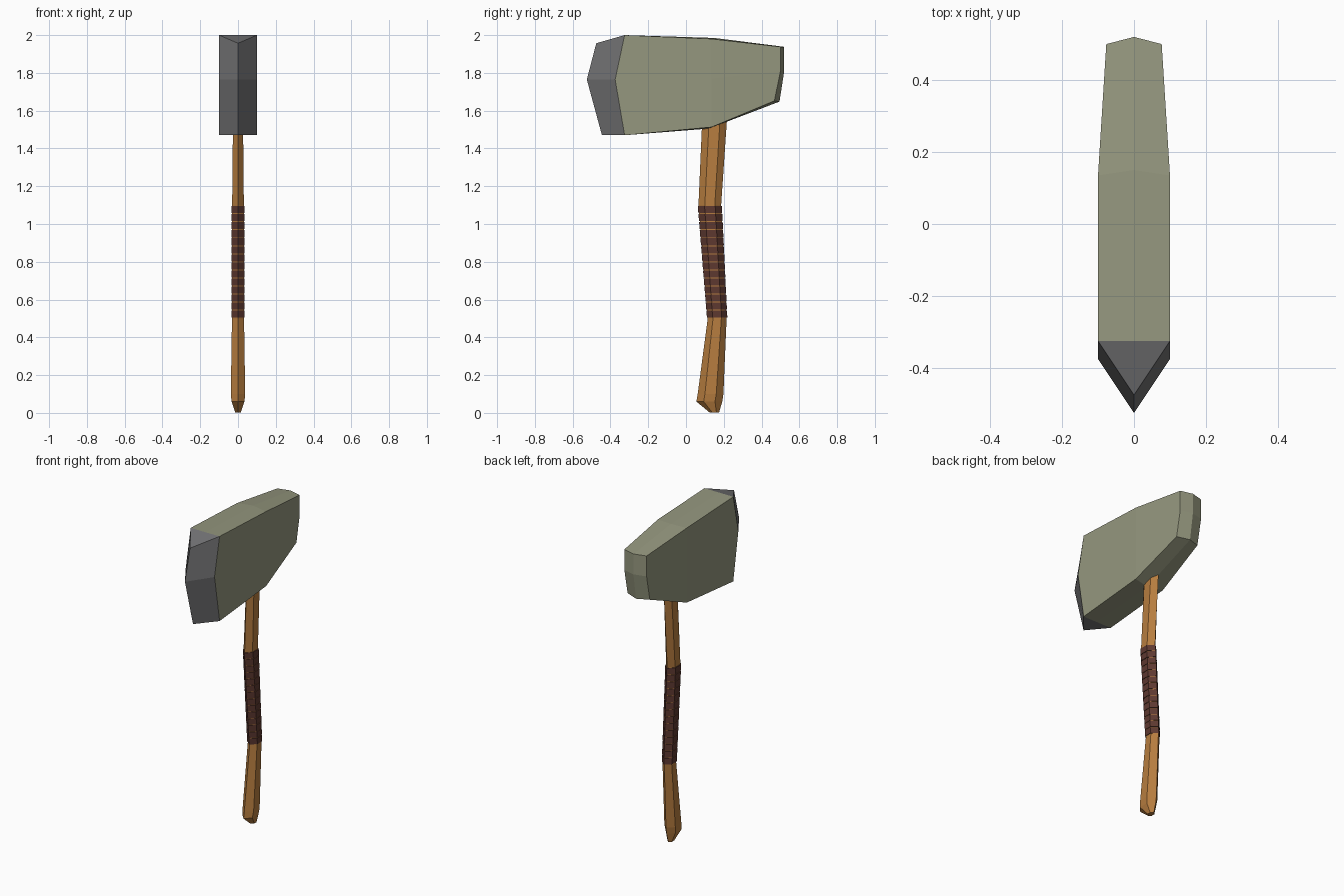
import bpy
import bmesh

cube = bpy.data.objects.get("Cube")
if cube:
    bpy.data.objects.remove(cube, do_unlink=True)


def material(name, rgb):
    mat = bpy.data.materials.new(name)
    mat.use_nodes = True
    mat.diffuse_color = (*rgb, 1)
    mat.node_tree.nodes["Principled BSDF"].inputs["Base Color"].default_value = (*rgb, 1)
    return mat


STONE = material("olive stone", (0.30, 0.31, 0.21))
EDGE = material("dark grey edge", (0.17, 0.17, 0.175))
WOOD = material("orange wood", (0.47, 0.205, 0.05))
LEATHER = material("brown leather", (0.11, 0.04, 0.03))


def loft(name, rings, mats, strip_material=lambda i: 0):
    """Skin a row of closed rings, cap the ends and merge pinched points."""
    bm = bmesh.new()
    loops = [[bm.verts.new(p) for p in ring] for ring in rings]
    count = len(loops[0])
    for i, (a, b) in enumerate(zip(loops, loops[1:])):
        for j in range(count):
            k = (j + 1) % count
            face = bm.faces.new((a[j], a[k], b[k], b[j]))
            face.material_index = strip_material(i)
    for loop, pinched in ((loops[0], rings[0]), (loops[-1], rings[-1])):
        if any(abs(p[0]) > 0.001 for p in pinched):
            bm.faces.new(loop)
    bmesh.ops.remove_doubles(bm, verts=bm.verts, dist=0.0005)
    bmesh.ops.recalc_face_normals(bm, faces=bm.faces)
    mesh = bpy.data.meshes.new(name)
    bm.to_mesh(mesh)
    bm.free()
    for mat in mats:
        mesh.materials.append(mat)
    obj = bpy.data.objects.new(name, mesh)
    bpy.context.collection.objects.link(obj)
    return obj


def head_ring(half_width, points):
    """Ring from (y, z) of top ridge, top side, middle, bottom side, bottom ridge."""
    top, *side, bottom = points
    right = [(half_width, y, z) for y, z in side]
    left = [(-x, y, z) for x, y, z in reversed(right)]
    return [(0, *top), *right, (0, *bottom), *left]


# Axe head: wedge edge, cheeks, tapered poll, ridged back
edge_top, edge_low = (-0.475, 1.957), (-0.445, 1.47)
cheek_top, cheek_low = (-0.325, 2.0), (-0.325, 1.47)
poll_top, poll_low = (0.52, 1.938), (0.495, 1.648)
head = [
    head_ring(0, [edge_top, edge_top, (-0.525, 1.765), edge_low, edge_low]),
    head_ring(0.1, [cheek_top, cheek_top, (-0.375, 1.765), cheek_low, cheek_low]),
    head_ring(0.1, [(0.15, 1.985), (0.135, 1.98), (0.135, 1.77), (0.135, 1.513), (0.12, 1.505)]),
    head_ring(0.077, [poll_top, (0.5, 1.938), (0.5, 1.81), (0.468, 1.652), poll_low]),
    head_ring(0, [poll_top, poll_top, (0.52, 1.81), poll_low, poll_low]),
]
loft("axe_head", head, [STONE, EDGE], lambda i: 1 if i == 0 else 0)


def grip_ring(z, front, back, half_width, grow=0.0, bevel=0.28):
    """Six-sided grip section with ridges at the front and back."""
    front, back, w = front - grow, back + grow, half_width + grow
    depth = (back - front) * bevel
    y1, y2 = front + depth, back - depth
    return [(0, front, z), (w, y1, z), (w, y2, z),
            (0, back, z), (-w, y2, z), (-w, y1, z)]


# Handle: bent shaft with a flared, blunt foot
handle = [
    grip_ring(0.002, 0.125, 0.175, 0.015),
    grip_ring(0.06, 0.055, 0.192, 0.034),
    grip_ring(0.1, 0.062, 0.198, 0.038),
    grip_ring(0.5, 0.115, 0.215, 0.032),
    grip_ring(1.1, 0.066, 0.186, 0.031),
    grip_ring(1.6, 0.088, 0.22, 0.026),
]
loft("handle", handle, [WOOD])

# Leather wrap: a stack of thin bands following the bent shaft
BANDS = 14
LOW, HIGH = 0.502, 1.098
pitch = (HIGH - LOW) / BANDS


def wrap_ring(z, grow):
    t = (z - LOW) / (HIGH - LOW)
    return grip_ring(z, 0.115 - 0.049 * t, 0.215 - 0.029 * t, 0.0315, grow)


for n in range(BANDS):
    z = LOW + n * pitch
    rings = [wrap_ring(z + 0.002, 0.004), wrap_ring(z + pitch - 0.003, 0.004)]
    loft(f"grip_band_{n + 1}", rings, [LEATHER])
